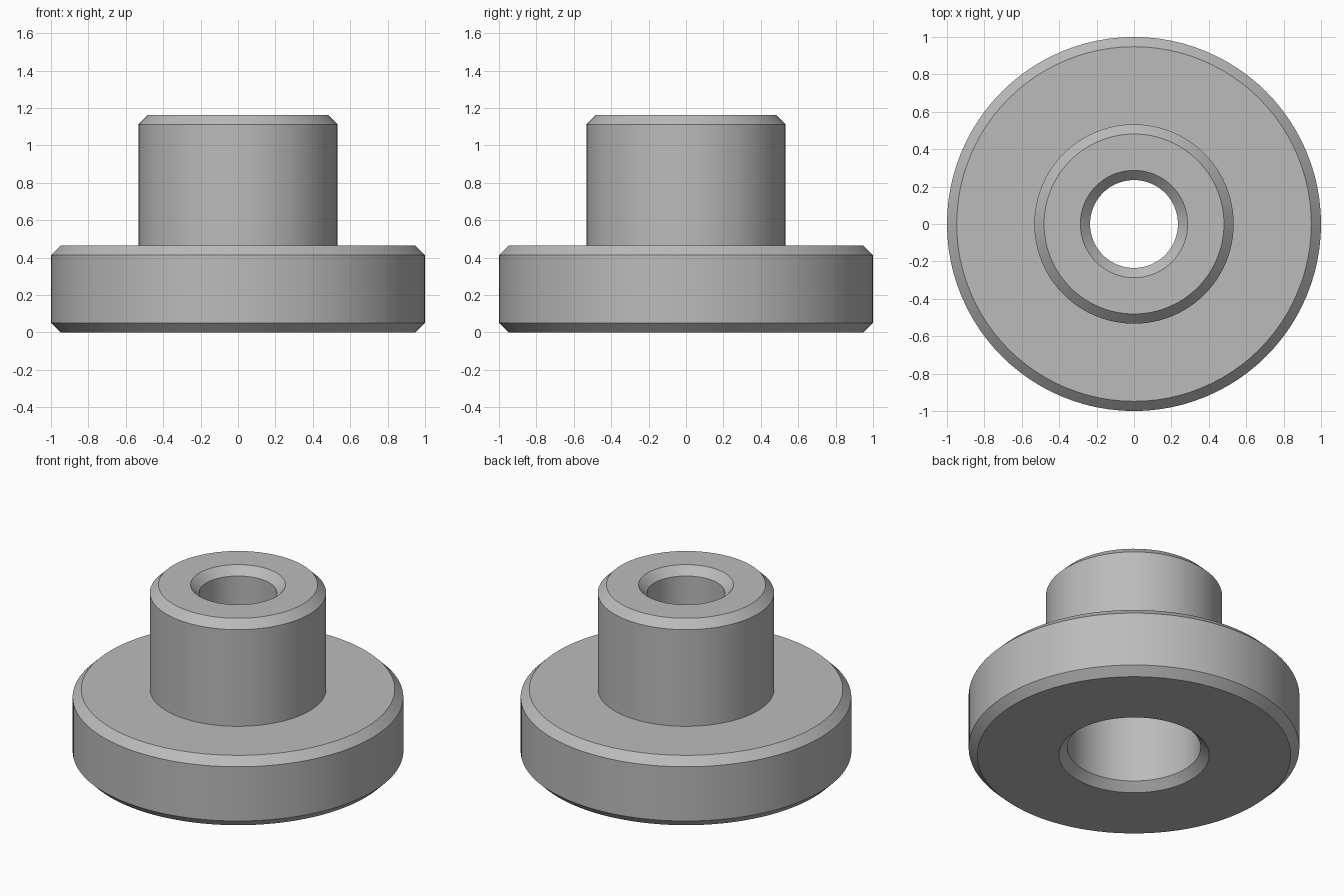
import bpy, bmesh, math

cube = bpy.data.objects.get("Cube")
if cube:
    bpy.data.objects.remove(cube, do_unlink=True)

SEGMENTS = 96
CHAMFER = 0.052
FLANGE_R, FLANGE_TOP = 1.0, 0.466
HUB_R, HUB_TOP = 0.533, 1.163
BORE_R, COUNTERBORE_R, STEP_Z = 0.235, 0.403, 0.68

grey = bpy.data.materials.new("plain grey")
grey.use_nodes = True
colour = (0.5, 0.5, 0.5, 1)
grey.diffuse_color = colour
grey.node_tree.nodes["Principled BSDF"].inputs["Base Color"].default_value = colour

# Closed section of the bushing as (radius, height), anticlockwise
c = CHAMFER
profile = [
    (COUNTERBORE_R + c, 0), (FLANGE_R - c, 0),
    (FLANGE_R, c), (FLANGE_R, FLANGE_TOP - c),
    (FLANGE_R - c, FLANGE_TOP), (HUB_R, FLANGE_TOP),
    (HUB_R, HUB_TOP - c), (HUB_R - c, HUB_TOP),
    (BORE_R + c, HUB_TOP), (BORE_R, HUB_TOP - c),
    (BORE_R, STEP_Z), (COUNTERBORE_R, STEP_Z),
    (COUNTERBORE_R, c),
]

# Turn the section around the z axis
bm = bmesh.new()
verts = [bm.verts.new((r, 0, z)) for r, z in profile]
edges = [bm.edges.new((v, verts[(i + 1) % len(verts)])) for i, v in enumerate(verts)]
bmesh.ops.spin(bm, geom=verts + edges, cent=(0, 0, 0), axis=(0, 0, 1),
               angle=math.tau, steps=SEGMENTS, use_merge=True)
bmesh.ops.remove_doubles(bm, verts=bm.verts, dist=0.0001)
bmesh.ops.recalc_face_normals(bm, faces=bm.faces)
mesh = bpy.data.meshes.new("flanged_bushing")
bm.to_mesh(mesh)
bm.free()
mesh.materials.append(grey)

bushing = bpy.data.objects.new("flanged_bushing", mesh)
bpy.context.collection.objects.link(bushing)
bpy.ops.object.select_all(action="DESELECT")
bushing.select_set(True)
bpy.context.view_layer.objects.active = bushing
bpy.ops.object.shade_smooth_by_angle(angle=math.radians(30))
